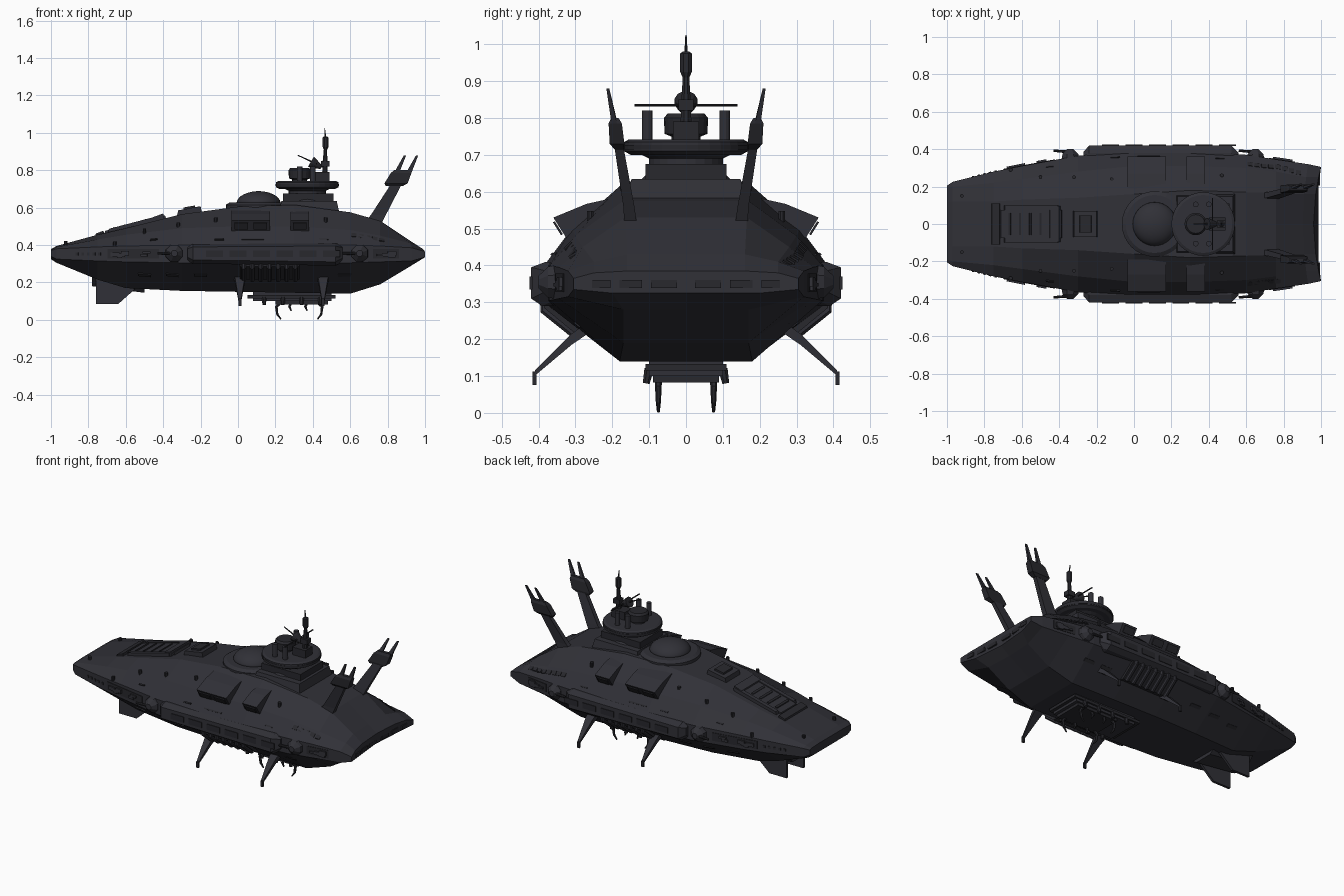
import bpy, bmesh, math, random
from mathutils import Vector
from mathutils.bvhtree import BVHTree

if "Cube" in bpy.data.objects:
    bpy.data.objects.remove(bpy.data.objects["Cube"])

random.seed(4)

def material(name, c):
    m = bpy.data.materials.new(name)
    m.diffuse_color = (*c, 1)
    m.use_nodes = True
    m.node_tree.nodes["Principled BSDF"].inputs["Base Color"].default_value = m.diffuse_color
    return m

HULL = material("charcoal hull", (0.030, 0.030, 0.038))
TRIM = material("dark trim", (0.021, 0.021, 0.026))

def build(name, verts, faces, mat=HULL, mirror=False):
    me = bpy.data.meshes.new(name)
    me.from_pydata([tuple(v) for v in verts], [], faces)
    bm = bmesh.new()
    bm.from_mesh(me)
    bmesh.ops.recalc_face_normals(bm, faces=bm.faces)
    bm.to_mesh(me)
    bm.free()
    me.materials.append(mat)
    ob = bpy.data.objects.new(name, me)
    bpy.context.collection.objects.link(ob)
    if mirror:
        m = ob.modifiers.new("mirror", 'MIRROR')
        m.use_axis = (False, True, False)
    return ob

def loft(name, rings, mat=HULL, mirror=False):
    n = len(rings[0])
    faces = [(i*n + j, i*n + (j+1) % n, (i+1)*n + (j+1) % n, (i+1)*n + j)
             for i in range(len(rings) - 1) for j in range(n)]
    faces += [tuple(range(n)), tuple(range((len(rings)-1)*n, len(rings)*n))]
    return build(name, [v for r in rings for v in r], faces, mat, mirror)

def box(name, x0, x1, y0, y1, z0, z1, mat=HULL, mirror=False, taper=0.0):
    def ring(z, t):
        return [(x0+t, y0+t, z), (x1-t, y0+t, z), (x1-t, y1-t, z), (x0+t, y1-t, z)]
    return loft(name, [ring(z0, 0), ring(z1, taper)], mat, mirror)

def rod(name, pts, radii, mat=TRIM, mirror=False, n=8):
    pts = [Vector(p) for p in pts]
    rings = []
    for i, p in enumerate(pts):
        d = (pts[min(i+1, len(pts)-1)] - pts[max(i-1, 0)]).normalized()
        u = d.cross(Vector((0, 1, 0)) if abs(d.y) < .9 else Vector((1, 0, 0))).normalized()
        v = d.cross(u)
        rings.append([p + radii[i]*(u*math.cos(a) + v*math.sin(a))
                      for a in (2*math.pi*(k+.5)/n for k in range(n))])
    return loft(name, rings, mat, mirror)

def lathe(name, cx, prof, mat=HULL, n=32):
    return loft(name, [[(cx + r*math.cos(2*math.pi*k/n), r*math.sin(2*math.pi*k/n), z)
                        for k in range(n)] for r, z in prof], mat)

# Main hull: x, bottom z/y, belt y/low/high, shoulder y/z, deck y/z
stations = [
    (-1.0, .325, .17, .205, .34, .37, .19, .375, .12, .378),
    (-.97, .305, .18, .225, .325, .38, .20, .39, .12, .395),
    (-.75, .215, .15, .28, .315, .39, .22, .43, .12, .455),
    (-.60, .170, .14, .31, .31, .395, .24, .455, .13, .49),
    (-.30, .155, .17, .365, .305, .40, .28, .49, .14, .565),
    (0.0, .150, .18, .385, .30, .40, .31, .50, .16, .605),
    (0.3, .145, .18, .385, .30, .40, .31, .50, .18, .615),
    (0.6, .140, .18, .37, .305, .40, .30, .48, .17, .575),
    (.76, .190, .17, .345, .31, .395, .28, .45, .165, .53),
    (.93, .280, .17, .32, .315, .385, .25, .41, .16, .43),
    (1.0, .325, .20, .305, .335, .365, .25, .38, .16, .385)]
rings = []
for x, zb, yb, yw, zl, zu, ym, zm, yt, zt in stations:
    half = [(yb, zb), (yw, zl), (yw, zu), (ym, zm), (yt, zt)]
    full = [(0, zb)] + half + [(0, zt)] + [(-y, z) for y, z in reversed(half)]
    bend = .04 * max(0, (x - .76) / .24)
    rings.append([(x - bend*max(0, 1 - (y/.305)**2), y, z) for y, z in full])
hull = loft("main_hull", rings)
tree = BVHTree.FromPolygons([v.co for v in hull.data.vertices],
                            [tuple(p.vertices) for p in hull.data.polygons])

def plate(name, origin, direction, w, h, t, mat=TRIM, mirror=True):
    # Low slab lying on the hull where a ray strikes it
    p, nrm, _, _ = tree.ray_cast(Vector(origin), Vector(direction))
    if p is None:
        return
    if nrm.dot(Vector(direction)) > 0:
        nrm = -nrm
    ref = Vector((0, 1, 0)) if abs(nrm.x) > .8 else Vector((1, 0, 0))
    u = (ref - nrm*ref.dot(nrm)).normalized()
    v = nrm.cross(u)
    q = [(-w/2, -h/2), (w/2, -h/2), (w/2, h/2), (-w/2, h/2)]
    loft(name, [[p + u*a + v*b + nrm*k for a, b in q] for k in (-.004, t)], mat, mirror)

def side_plate(name, x, z, w, h, t=.004, mat=TRIM):
    plate(name, (x, -1, z), (0, 1, 0), w, h, t, mat)

# Side sponsons along the belt
def sponson(x, y, a, b):
    return [(x, .33, a), (x, y-.03, a), (x, y, a+.02), (x, y, b-.015), (x, y-.04, b), (x, .33, b)]
loft("side_sponson", [sponson(-.27, .385, .315, .395), sponson(-.24, .42, .30, .405),
                      sponson(.52, .42, .29, .41), sponson(.56, .38, .31, .40)], HULL, True)
for k in range(6):
    x = -.17 + k*.125
    box("sponson_panel", x, x+.09, .417, .424, .335, .37, TRIM, True)

# Pointed side turrets ahead of and behind the sponsons
for x in (-.34, .65):
    rod("side_turret", [(x, .33, .355), (x, .375, .355), (x, .40, .355)], [.055, .045, .018], HULL, True, 8)
    rod("turret_gun", [(x, .385, .355), (x-.09, .392, .355)], [.009, .007], TRIM, True)

# Belt recesses with machinery
for x0, x1 in ((-.70, -.42), (.72, .86)):
    side_plate("belt_recess", (x0+x1)/2, .353, x1-x0, .05, .003)
    for k in range(6):
        side_plate("belt_machinery", random.uniform(x0+.03, x1-.03), random.uniform(.34, .365),
                   random.uniform(.02, .05), random.uniform(.01, .025), .012, HULL)
for k in range(5):
    side_plate("bow_port", -.86+k*.03, .352, .014, .014)
# Row of windows along the aft quarter
for k in range(8):
    side_plate("aft_window", .62+k*.037, .452-k*.0065, .028, .026)
# Stern panels
for y, w in ((.06, .07), (.15, .06), (.23, .05)):
    plate("stern_panel", (2, y, .35), (-1, 0, 0), w, .022, .006)
# Hull slits above the belt
for x, w in ((-.1, .05), (.08, .12), (.46, .05), (-.45, .04)):
    side_plate("hull_slit", x, .43, w, .008)

# Dormers with windows on the upper flanks
for x0, x1 in ((-.035, .17), (.28, .38)):
    prof = [(.19, .585), (.27, .567), (.36, .53), (.325, .475), (.2, .48)]
    loft("flank_dormer", [[(x, y, z) for y, z in prof] for x in (x0, x1)], HULL, True)
    n = 2 if x1-x0 > .15 else 1
    w = (x1-x0)/n
    for k in range(n):
        a, b = x0+k*w+.015, x0+(k+1)*w-.015
        loft("dormer_window", [[(a, .356, .52), (b, .356, .52), (b, .334, .485), (a, .334, .485)],
                               [(a, .361, .517), (b, .361, .517), (b, .339, .482), (a, .339, .482)]], TRIM, True)

# Lower flank vents with upright pipes
loft("vent_frame", [[(x, .385, .325), (x, .385, .285), (x, .30, .215), (x, .26, .22), (x, .3, .32)]
                    for x in (.01, .33)], TRIM, True)
for k in range(7):
    x = .03 + k*.046
    rod("vent_pipe", [(x, .385, .32), (x, .385, .28), (x, .30, .212)], [.013]*3, HULL, True)
for x in (-.5, -.35, -.2, .45, .57):
    side_plate("lower_panel", x, .24, .07, .02)

# Landing legs
for x in (.01, .455):
    def leg(y, z, w, t):
        return [(x-w, y, z-t), (x+w, y, z-t), (x+w, y, z+t), (x-w, y, z+t)]
    loft("landing_leg", [leg(.26, .235, .032, .016), leg(.31, .20, .024, .015),
                         leg(.41, .108, .008, .007)], HULL, True)
    box("leg_foot", x-.008, x+.008, .405, .417, .075, .112, TRIM, True)

# Belly cargo pod with claws
box("belly_pod", .08, .50, -.10, .10, .10, .15, HULL)
box("belly_pod_rim", .05, .52, -.11, .11, .115, .132, TRIM)
box("belly_pod_floor", .20, .48, -.09, .09, .083, .105, TRIM)
for x, d in ((.21, 1), (.445, -1)):
    rod("long_claw", [(x+d*.02, .075, .095), (x-d*.005, .075, .07), (x, .075, .03), (x+d*.02, .075, .003)],
        [.010, .009, .007, .004], TRIM, True, 6)
for x in (.285, .37):
    rod("short_claw", [(x, .075, .095), (x-.01, .075, .07), (x, .075, .048)], [.009, .008, .004], TRIM, True, 6)
for k in range(4):
    rod("pod_nozzle", [(.14+k*.1, .10, .12), (.14+k*.1, .108, .08)], [.014, .01], TRIM, True)

# Keel fins near the bow
loft("keel_fin", [[(-.76, y, .22), (-.55, y, .165), (-.64, y, .085), (-.76, y, .085)]
                  for y in (.075, .09)], HULL, True)
loft("keel_fairing", [[(-.78, 0, .235), (-.78, .1, .235), (-.78, .06, .18), (-.78, 0, .18)],
                      [(-.50, 0, .175), (-.50, .1, .175), (-.50, .06, .145), (-.50, 0, .145)]], HULL, True)

# Bow deck hatch, following the slope of the deck
def deck_slab(name, x0, x1, y0, y1, h, mat=HULL, mirror=False):
    def z(x):
        return tree.ray_cast(Vector((x, .01, 2)), Vector((0, 0, -1)))[0].z
    a, b = z(x0), z(x1)
    loft(name, [[(x0, y0, a-.02), (x0, y1, a-.02), (x1, y1, b-.02), (x1, y0, b-.02)],
                [(x0+.01, y0, a+h), (x0+.01, y1, a+h), (x1-.01, y1, b+h), (x1-.01, y0, b+h)]], mat, mirror)
deck_slab("bow_hatch", -.72, -.38, -.075, .075, .014)
deck_slab("bow_hatch_rail", -.70, -.40, .075, .10, .02, HULL, True)
deck_slab("hatch_head", -.77, -.71, -.11, .11, .012, TRIM)
deck_slab("hatch_cap", -.46, -.39, -.095, .095, .026)
for k in range(4):
    deck_slab("hatch_rib", -.68+k*.055, -.65+k*.055, -.06, .06, .02, TRIM)
deck_slab("forward_hump", -.33, -.19, -.07, .07, .028)
deck_slab("forward_hump_cap", -.30, -.22, -.045, .045, .036, TRIM)
for x, y in ((-.92, .15), (-.66, .29), (-.50, .25), (-.32, .25), (-.12, .24), (.47, .26)):
    p = tree.ray_cast(Vector((x, y, 2)), Vector((0, 0, -1)))[0]
    rod("deck_post", [p - Vector((0, 0, .01)), p + Vector((0, 0, .02))], [.01, .01], TRIM, True)

# Dome on its disc
lathe("dome_disc", .11, [(.175, .58), (.175, .615), (.155, .628)])
dome = lathe("sensor_dome", .11, [(.118*math.cos(a), .622 + .066*math.sin(a))
                                  for a in (math.radians(12*k) for k in range(8))])
dome.data.shade_smooth()

# Bridge tower
box("tower_base", .22, .54, -.16, .16, .58, .635, HULL, False, .012)
box("tower_step", .24, .51, -.11, .11, .63, .675, TRIM)
lathe("tower_neck", .37, [(.125, .63), (.10, .655), (.10, .69), (.13, .705)], HULL, 24)
lathe("bridge_platform", .37, [(.15, .70), (.168, .71), (.168, .735), (.155, .742)])
lathe("platform_band", .37, [(.170, .715), (.170, .727)], TRIM)
lathe("bridge_drum", .33, [(.04, .735), (.04, .75), (.058, .757), (.06, .80), (.05, .812)], TRIM, 20)
for x in (.33, .40):
    rod("bridge_column", [(x, .105, .73), (x, .105, .82)], [.015, .015], HULL, True, 12)
box("bridge_cabin", .40, .49, -.035, .035, .735, .79, TRIM)

# Main mast, yard and dish
rod("main_mast", [(.465, 0, .73), (.465, 0, .84), (.468, 0, .92)], [.018, .014, .009])
rod("mast_head", [(.468, 0, .91), (.468, 0, .925), (.468, 0, .975), (.468, 0, .98)], [.01, .017, .017, .01])
rod("mast_tip", [(.468, 0, .975), (.463, 0, 1.025)], [.005, .002])
rod("mast_yard", [(.42, -.14, .835), (.42, .14, .835)], [.004, .004])
rod("mast_dish", [(.445, 0, .815), (.40, 0, .84), (.39, 0, .846)], [.01, .03, .032], TRIM, False, 12)
rod("dish_spike", [(.46, 0, .815), (.32, 0, .88)], [.006, .003])
box("mast_bracket", .445, .49, -.02, .02, .82, .85, TRIM)

# Raked stern masts with pods and prongs
def blade(name, pts, mat=HULL):
    loft(name, [[(x-w, y-t, z), (x+w, y-t, z), (x+w, y+t, z), (x-w, y+t, z)]
                for x, y, z, w, t in pts], mat, True)
blade("stern_mast", [(.715, .15, .51, .05, .017), (.75, .155, .56, .04, .015), (.855, .185, .74, .028, .012)])
blade("stern_mast_pod", [(.835, .182, .715, .045, .012), (.845, .187, .73, .062, .02),
                         (.872, .192, .785, .055, .018), (.88, .193, .80, .045, .01)], TRIM)
blade("stern_prong", [(.845, .192, .78, .014, .008), (.893, .212, .88, .006, .004)])
blade("stern_prong", [(.905, .192, .77, .016, .008), (.958, .212, .88, .006, .004)])
